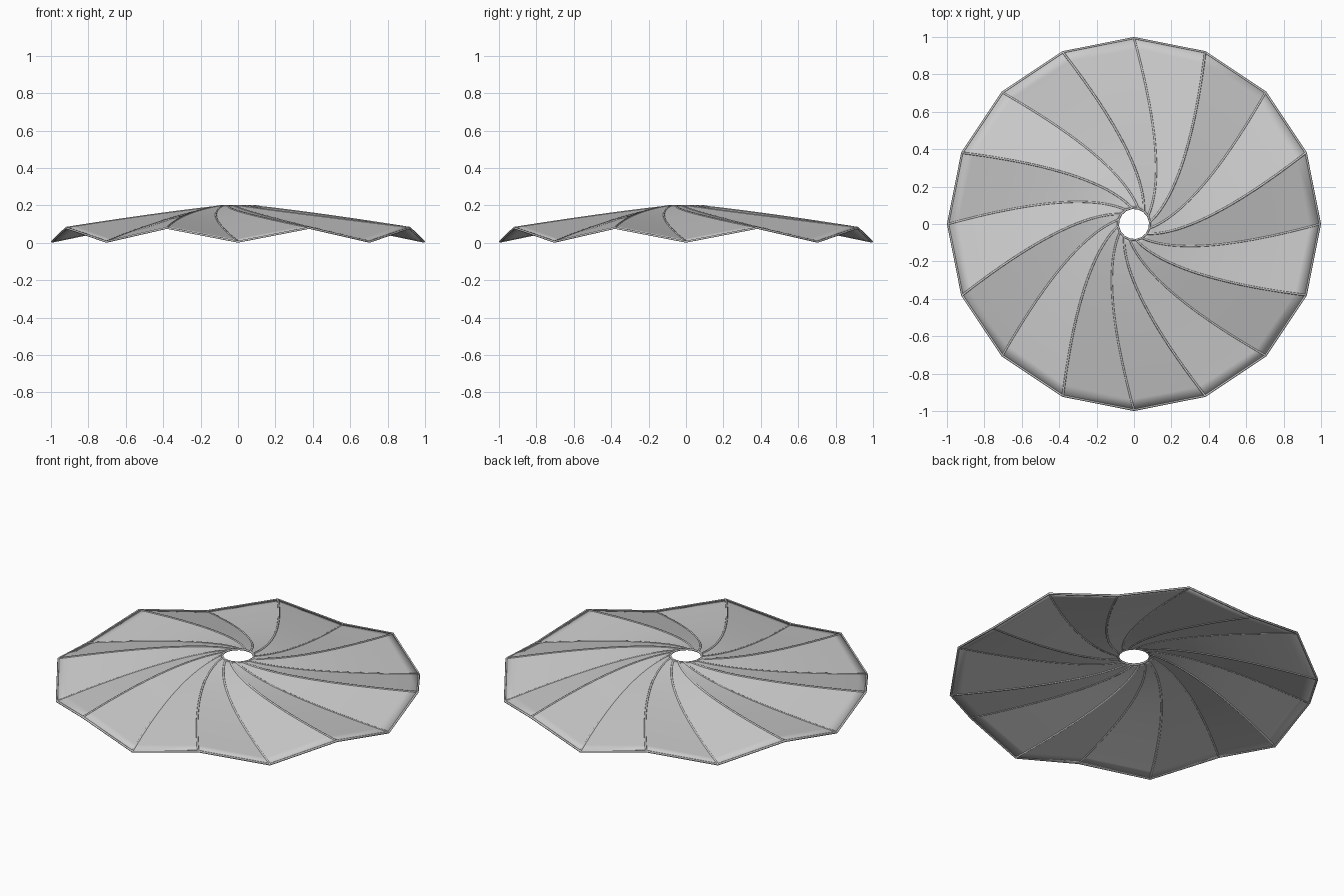
import bpy, bmesh, math
from mathutils import Vector, Matrix

cube = bpy.data.objects.get("Cube")
if cube:
    bpy.data.objects.remove(cube, do_unlink=True)

FOLDS = 16
STEPS = 24
WIRE = 0.006
OUTER = 1 - WIRE
TOP_Z = 0.197
VALLEY_Z = WIRE
RIDGE_Z = 0.08

# Plan curve of one crease, running from the rim in to the hub
start, control, end = Vector((0, OUTER, 0)), Vector((0.19, 0.30, 0)), Vector((0.075, 0.043, 0))
HUB = end.length


def crease(index):
    """Points of one swirling fold; valleys and ridges alternate."""
    rim_z = RIDGE_Z if index % 2 else VALLEY_Z
    turn = Matrix.Rotation(index * math.tau / FOLDS, 3, 'Z')
    points = []
    for i in range(STEPS + 1):
        t = i / STEPS
        p = start * (1 - t) ** 2 + control * 2 * t * (1 - t) + end * t ** 2
        inward = (OUTER - p.length) / (OUTER - HUB)
        p.z = rim_z + (TOP_Z - rim_z) * inward
        points.append(turn @ p)
    return points


def wire(name, points, closed=False):
    """Thin round cord along a path."""
    curve = bpy.data.curves.new(name, 'CURVE')
    curve.dimensions = '3D'
    curve.bevel_depth = WIRE
    curve.bevel_resolution = 1
    curve.use_fill_caps = not closed
    spline = curve.splines.new('POLY')
    spline.points.add(len(points) - 1)
    for target, p in zip(spline.points, points):
        target.co = (*p, 1)
    spline.use_cyclic_u = closed
    obj = bpy.data.objects.new(name, curve)
    bpy.context.collection.objects.link(obj)
    return obj


creases = [crease(k) for k in range(FOLDS)]

# Pleated sheet: one smooth strip of quads between each pair of folds
bm = bmesh.new()
rows = [[bm.verts.new(p) for p in pts] for pts in creases]
for k, row in enumerate(rows):
    following = rows[(k + 1) % FOLDS]
    for i in range(STEPS):
        face = bm.faces.new((row[i], following[i], following[i + 1], row[i + 1]))
        face.smooth = True
for row in rows:
    for a, b in zip(row, row[1:]):
        bm.edges.get((a, b)).smooth = False
bm.normal_update()
mesh = bpy.data.meshes.new("pleated_sheet")
bm.to_mesh(mesh)
bm.free()
sheet = bpy.data.objects.new("pleated_sheet", mesh)
bpy.context.collection.objects.link(sheet)
shell = sheet.modifiers.new("thickness", 'SOLIDIFY')
shell.thickness = 0.004
shell.offset = 0

# Cords along every fold, the rim and the hub opening
for k, pts in enumerate(creases):
    wire(f"{'ridge' if k % 2 else 'valley'}_cord_{k + 1}", pts)
wire("rim_cord", [pts[0] for pts in creases], closed=True)
wire("hub_cord", [pts[-1] for pts in creases], closed=True)
